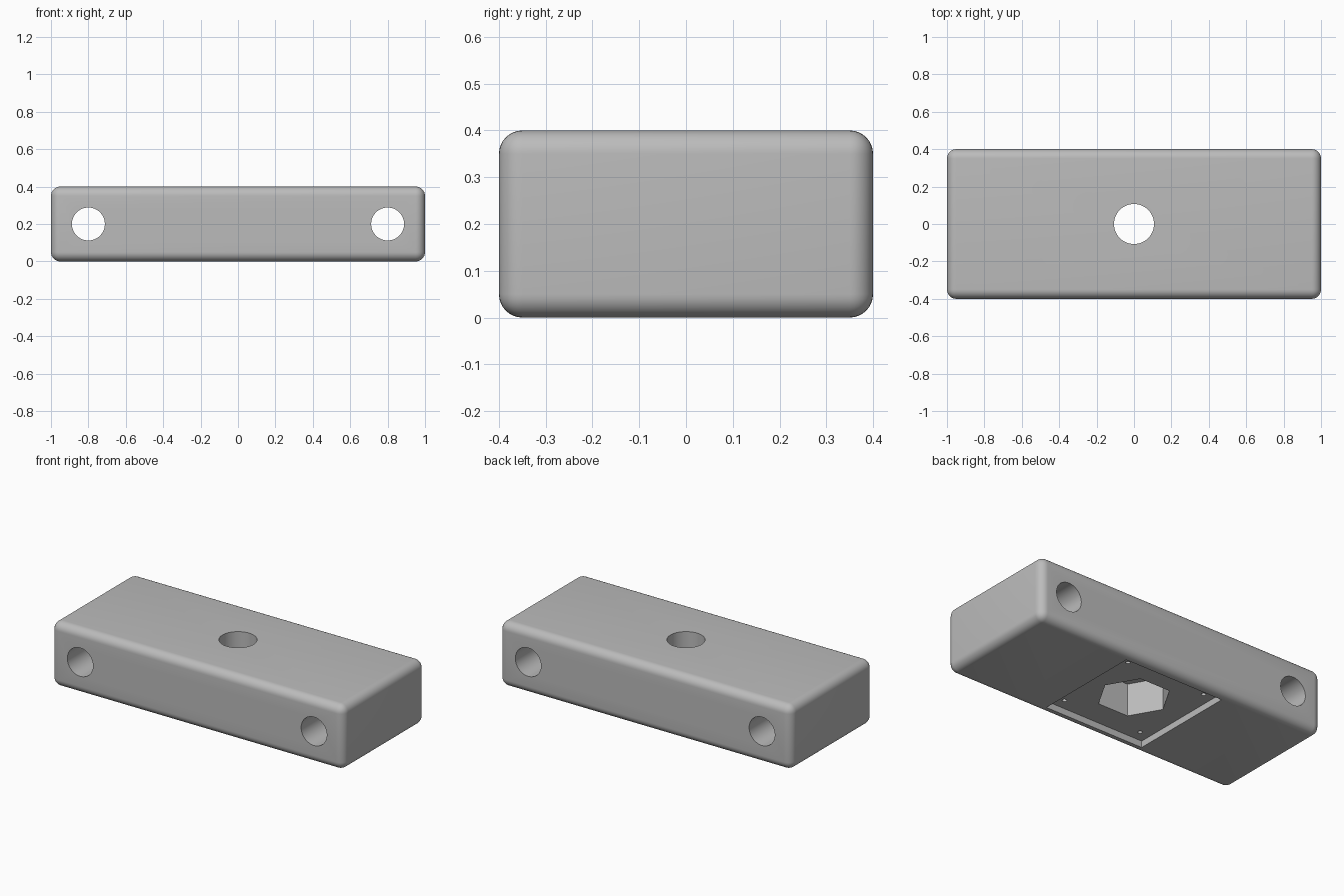
import bpy
import math

cube = bpy.data.objects.get("Cube")
if cube:
    bpy.data.objects.remove(cube, do_unlink=True)

grey = bpy.data.materials.new("plain grey")
grey.use_nodes = True
COLOUR = (0.5, 0.5, 0.5, 1)
grey.diffuse_color = COLOUR
grey.node_tree.nodes["Principled BSDF"].inputs["Base Color"].default_value = COLOUR


def add_box(name, size, location):
    bpy.ops.mesh.primitive_cube_add(size=1, location=location)
    obj = bpy.context.object
    obj.name = name
    obj.scale = size
    bpy.ops.object.transform_apply(location=False, rotation=False, scale=True)
    obj.data.materials.append(grey)
    return obj


def add_prism(name, sides, radius, low, high, x=0, y=0, turn=0):
    """Upright prism between two heights."""
    bpy.ops.mesh.primitive_cylinder_add(
        vertices=sides, radius=radius, depth=high - low,
        location=(x, y, (low + high) / 2), rotation=(0, 0, turn))
    obj = bpy.context.object
    obj.name = name
    obj.data.materials.append(grey)
    return obj


def cut(target, cutter):
    """Carve the cutter out of the target and remove the cutter."""
    cutter.hide_render = True
    mod = target.modifiers.new("cut", "BOOLEAN")
    mod.operation = "DIFFERENCE"
    mod.solver = "EXACT"
    mod.object = cutter
    bpy.context.view_layer.objects.active = target
    bpy.ops.object.modifier_apply(modifier=mod.name)
    bpy.data.objects.remove(cutter, do_unlink=True)


# Rounded block
block = add_box("mounting_block", (2, 0.8, 0.4), (0, 0, 0.2))
bevel = block.modifiers.new("round", "BEVEL")
bevel.width = 0.05
bevel.segments = 8
bpy.ops.object.modifier_apply(modifier=bevel.name)

# Square recess underneath
FLOOR = 0.04
cut(block, add_box("recess_cutter", (0.68, 0.68, FLOOR * 2), (0, 0, 0)))

# Hexagonal nut pocket with points along x, and bolt hole to the top
cut(block, add_prism("nut_cutter", 6, 0.206, -0.1, 0.24, turn=math.pi / 6))
cut(block, add_prism("bolt_cutter", 64, 0.107, 0.1, 0.5))

# Small screw holes in the recess corners
for x in (-0.27, 0.27):
    for y in (-0.27, 0.27):
        cut(block, add_prism("screw_cutter", 24, 0.013, -0.1, 0.14, x, y))

# Cross holes from front to back near both ends
for x in (-0.8, 0.8):
    hole = add_prism("cross_cutter", 64, 0.088, -0.3, 0.7, x)
    hole.rotation_euler.x = math.pi / 2
    cut(block, hole)

# Smooth the rounded surfaces, keep hole rims crisp
bpy.ops.object.select_all(action="DESELECT")
block.select_set(True)
bpy.context.view_layer.objects.active = block
bpy.ops.object.shade_smooth_by_angle(angle=math.radians(30))
